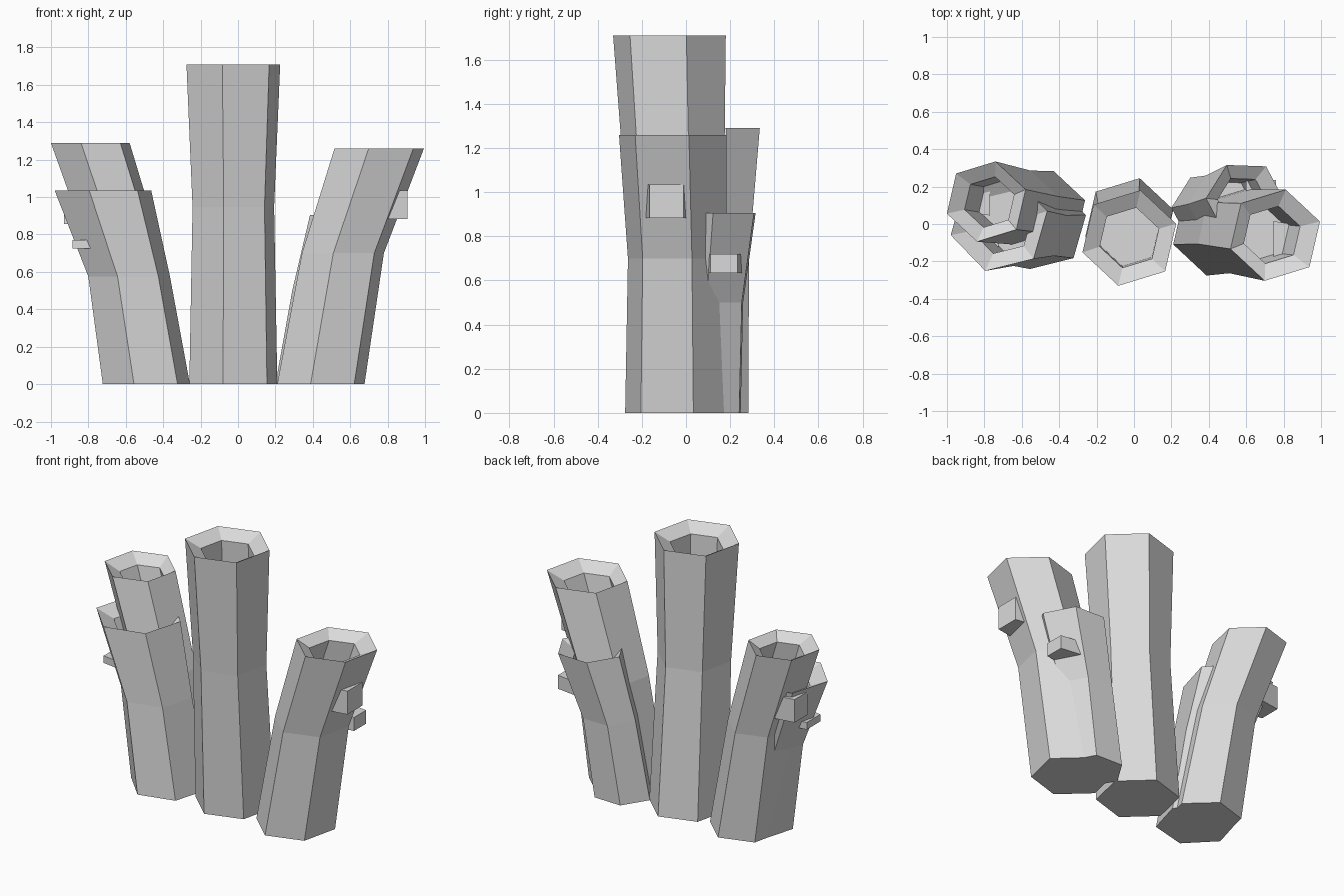
import bpy, bmesh, math
from mathutils import Vector

if "Cube" in bpy.data.objects:
    bpy.data.objects.remove(bpy.data.objects["Cube"])

mat = bpy.data.materials.new("plain grey")
mat.diffuse_color = (0.7, 0.7, 0.7, 1)
mat.use_nodes = True
mat.node_tree.nodes["Principled BSDF"].inputs["Base Color"].default_value = mat.diffuse_color


def finish(name, bm):
    bmesh.ops.recalc_face_normals(bm, faces=bm.faces)
    me = bpy.data.meshes.new(name)
    bm.to_mesh(me)
    bm.free()
    me.materials.append(mat)
    ob = bpy.data.objects.new(name, me)
    bpy.context.collection.objects.link(ob)
    return ob


def tube(name, rings, phase):
    """Hexagonal tube through level rings (x, y, z, radius), with sunken lip and hollow."""
    rings = list(rings)
    x, y, z, r = rings[-1]
    mx, my, mz, _ = rings[-2]
    sx, sy = (x - mx) / (z - mz), (y - my) / (z - mz)
    for drop in (0.05, 0.30):                      # lip edge, then hollow floor
        rings.append((x - sx * drop, y - sy * drop, z - drop, r * 0.63))
    bm = bmesh.new()
    loops = []
    for cx, cy, cz, cr in rings:
        angles = [math.radians(phase + 60 * i) for i in range(6)]
        loops.append([bm.verts.new((cx + cr * math.cos(a), cy + cr * math.sin(a), cz))
                      for a in angles])
    for lo, hi in zip(loops, loops[1:]):
        for i in range(6):
            j = (i + 1) % 6
            bm.faces.new((lo[i], lo[j], hi[j], hi[i]))
    bm.faces.new(loops[0][::-1])
    bm.faces.new(loops[-1])
    finish(name, bm)


def stub(name, tip, side, half_w, half_h, length=0.16):
    """Small tapered block pointing along +x or -x, its outer face centred at tip."""
    bm = bmesh.new()
    bmesh.ops.create_cube(bm, size=2)
    for v in bm.verts:
        outer = v.co.x > 0
        w = half_w if outer else half_w * 1.35
        v.co = Vector(tip) + Vector((0 if outer else -side * length, v.co.y * w, v.co.z * half_h))
    finish(name, bm)


# Tubes: base, bend and top rings
tube("centre_tube", [(-0.025, 0.005, 0, 0.246), (-0.025, -0.05, 0.947, 0.228),
                     (-0.025, -0.075, 1.71, 0.262)], 17)
tube("front_right_tube", [(0.443, -0.038, 0, 0.244), (0.561, -0.04, 0.70, 0.229),
                          (0.755, -0.06, 1.26, 0.25)], 17)
tube("front_left_tube", [(-0.49, -0.01, 0, 0.24), (-0.582, -0.008, 0.575, 0.225),
                         (-0.722, 0.005, 1.035, 0.266)], 14)
tube("back_left_tube", [(-0.48, 0.06, 0, 0.228), (-0.60, 0.088, 0.715, 0.203),
                        (-0.79, 0.12, 1.29, 0.22)], 17)
tube("back_right_tube", [(0.39, 0.08, 0, 0.19), (0.47, 0.10, 0.50, 0.18),
                         (0.595, 0.13, 0.905, 0.21)], -2)

# Side stubs
stub("front_right_stub", (0.905, -0.088, 0.96), 1, 0.077, 0.076)
stub("back_right_stub", (0.76, 0.172, 0.677), 1, 0.062, 0.044)
stub("back_left_stub", (-0.93, 0.14, 0.93), -1, 0.07, 0.075)
stub("front_left_stub", (-0.885, -0.05, 0.748), -1, 0.07, 0.023)
